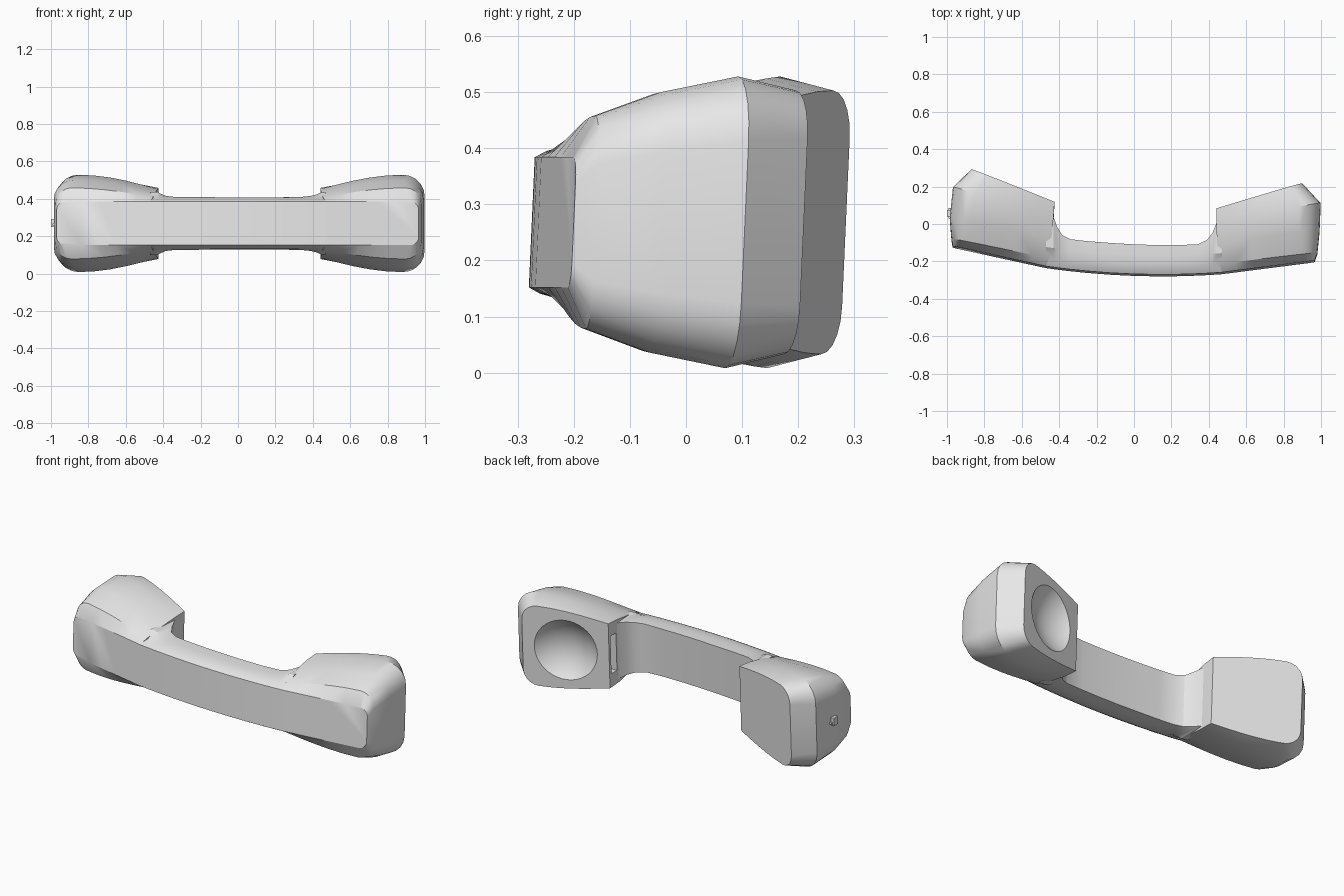
import bpy, bmesh, math
from mathutils import Vector

if "Cube" in bpy.data.objects:
    bpy.data.objects.remove(bpy.data.objects["Cube"])

ZC = 0.268          # height of the middle plane
TILT = 0.045        # slight lean of the whole handset

grey = bpy.data.materials.new("grey plastic")
grey.diffuse_color = (0.8, 0.8, 0.8, 1)
grey.use_nodes = True
grey.node_tree.nodes["Principled BSDF"].inputs["Base Color"].default_value = grey.diffuse_color


def place(x, y, z):
    return Vector((x, y + TILT * z, z + ZC))


def loft(name, rings):
    """Skin a list of equal-length closed rings and cap both ends."""
    bm = bmesh.new()
    loops = [[bm.verts.new(place(*p)) for p in ring] for ring in rings]
    for a, b in zip(loops, loops[1:]):
        n = len(a)
        for i in range(n):
            j = (i + 1) % n
            bm.faces.new((a[i], a[j], b[j], b[i]))
    bm.faces.new(loops[0])
    bm.faces.new(loops[-1])
    bmesh.ops.recalc_face_normals(bm, faces=bm.faces)
    return finish(name, bm)


def finish(name, bm):
    mesh = bpy.data.meshes.new(name)
    bm.to_mesh(mesh)
    bm.free()
    mesh.materials.append(grey)
    obj = bpy.data.objects.new(name, mesh)
    bpy.context.collection.objects.link(obj)
    return obj


def select(obj):
    bpy.ops.object.select_all(action='DESELECT')
    obj.select_set(True)
    bpy.context.view_layer.objects.active = obj


def cut(obj, cutter):
    mod = obj.modifiers.new("cut", 'BOOLEAN')
    mod.operation = 'DIFFERENCE'
    mod.solver = 'EXACT'
    mod.object = cutter
    select(obj)
    bpy.ops.object.modifier_apply(modifier=mod.name)
    bpy.data.objects.remove(cutter, do_unlink=True)


def smooth(obj, angle=28):
    select(obj)
    bpy.ops.object.shade_smooth_by_angle(angle=math.radians(angle))


def front_y(x):
    return -0.275 + 0.115 * (x - 0.15) ** 2


def cup_ring(side, xi, xo, yi, yo, hi, ho, r):
    """Outline with a square inner end, swelling sides and a rounded outer end."""
    half = []
    for k in range(6):
        s = k / 5
        half.append((xi + (xo - r - xi) * s,
                     hi + (ho - hi) * math.sin(s * math.pi / 2)))
    for k in range(1, 6):
        a = k / 5 * math.pi / 2
        half.append((xo - r + r * math.sin(a), ho - r + r * math.cos(a)))
    outline = half + [(x, -z) for x, z in reversed(half)]
    return [(side * x, yi + (yo - yi) * (x - xi) / (xo - xi), z)
            for x, z in outline]


# Handle: curved grip with a flat front band, flaring into the cups
grip = [(-.47, .03, .168), (-.43, .03, .168), (-.412, -.02, .158),
        (-.385, -.065, .147), (-.34, -.088, .142), (-.25, -.098, .141),
        (-.12, -.108, .14), (0, -.115, .14), (.12, -.119, .14),
        (.24, -.119, .14), (.34, -.115, .142), (.39, -.092, .147),
        (.42, -.055, .155), (.442, 0, .165), (.47, 0, .165)]
rings = []
for x, yb, h in grip:
    yf = front_y(x)
    half = [(yf, .116), (yf + .02, .127), (yf + .055, .137),
            (min(yf + .1, yb - .015), h), (yb, h)]
    rings.append([(x, y, z) for y, z in half] +
                 [(x, y, -z) for y, z in reversed(half)])
smooth(loft("handle", rings))

# Mouthpiece cup: plain flat back
mouth = [(.47, .970, front_y(-.47), -.122, .116, .116, .045),
         (.455, .976, -.190, -.085, .140, .190, .085),
         (.442, .985, -.090, .030, .166, .232, .105),
         (.430, .968, .030, .190, .184, .260, .115),
         (.425, .870, .110, .285, .190, .235, .085)]
smooth(loft("mouthpiece_cup", [cup_ring(-1, *m) for m in mouth]))

# Earpiece cup
ear = [(.47, .966, front_y(.47), -.200, .116, .116, .045),
       (.455, .980, -.220, -.160, .140, .190, .085),
       (.445, .992, -.120, -.040, .166, .232, .105),
       (.440, .998, -.010, .105, .184, .260, .115),
       (.440, .900, .075, .210, .190, .235, .085)]
earpiece = loft("earpiece_cup", [cup_ring(1, *e) for e in ear])

# Round hollow in the earpiece's back face
radius, depth = .175, .07
ball = (radius ** 2 + depth ** 2) / (2 * depth)
slope = Vector((.46, .135, 0)).normalized()
normal = Vector((-slope.y, slope.x, -TILT)).normalized()
centre = place(.67, .075 + .23 * .135 / .46, 0) + normal * (ball - depth)
bm = bmesh.new()
bmesh.ops.create_uvsphere(bm, u_segments=40, v_segments=40, radius=ball)
rot = Vector((0, 0, 1)).rotation_difference(normal).to_matrix()
bmesh.ops.rotate(bm, verts=bm.verts, cent=(0, 0, 0), matrix=rot)
bmesh.ops.translate(bm, verts=bm.verts, vec=centre)
dish = finish("dish_cutter", bm)
dish.hide_render = True
cut(earpiece, dish)


def box(name, lo, hi):
    bm = bmesh.new()
    bmesh.ops.create_cube(bm, size=1)
    for v in bm.verts:
        v.co = place(*[a + (b - a) * (c + .5) for a, b, c in zip(lo, hi, v.co)])
    return finish(name, bm)


# Hanging slot in the earpiece's inner face
slot = box("slot_cutter", (.40, .008, -.11), (.50, .058, .11))
slot.hide_render = True
cut(earpiece, slot)
smooth(earpiece)

# Small cord socket on the mouthpiece end
box("cord_socket", (-1.0, .04, -.02), (-.96, .075, .025))
box("cord_clip", (-.992, .03, -.012), (-.96, .085, .0))
